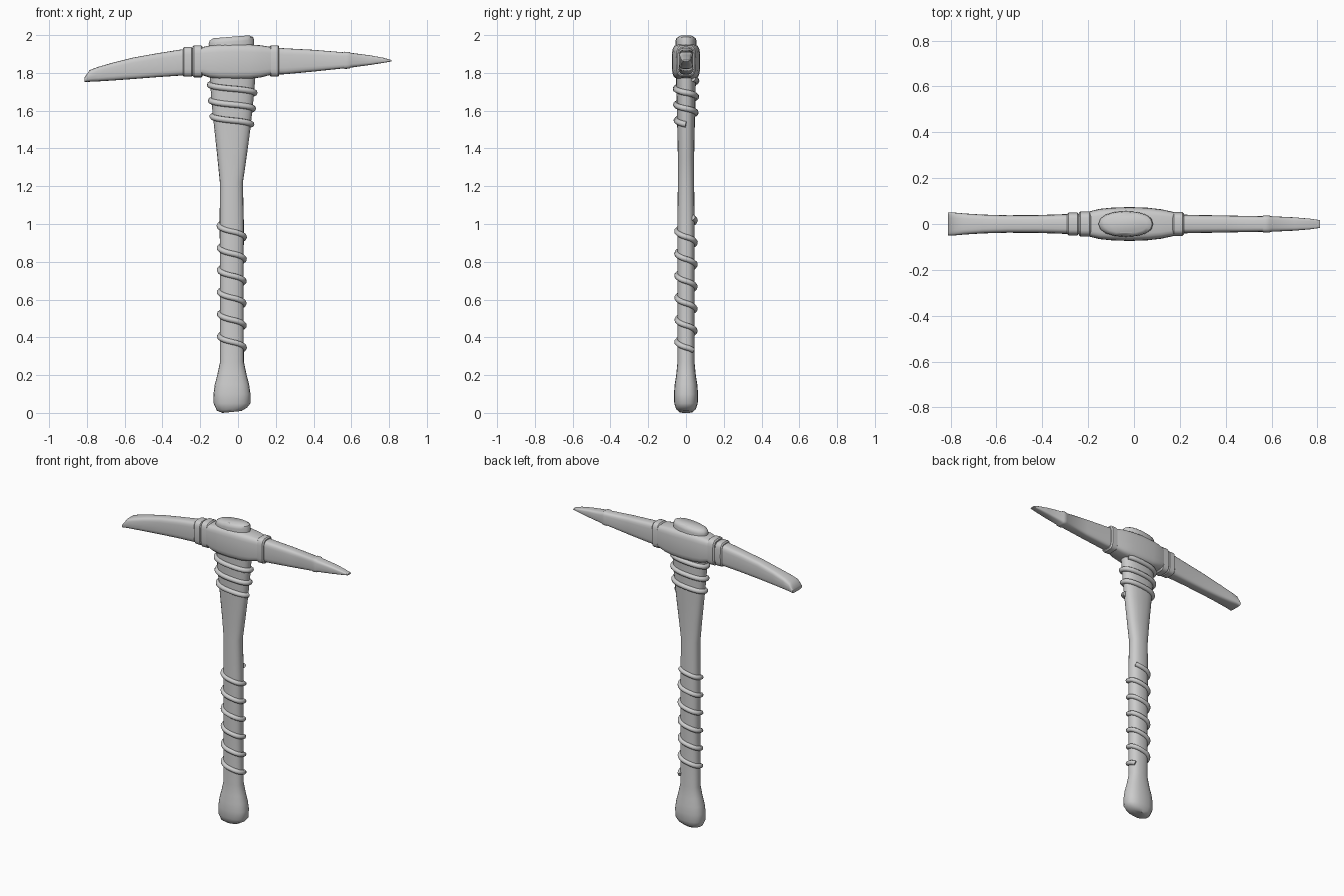
import bpy, bmesh
from math import cos, sin, pi, copysign

if "Cube" in bpy.data.objects:
    bpy.data.objects.remove(bpy.data.objects["Cube"])


def make_object(name, bm, angle=40):
    bmesh.ops.recalc_face_normals(bm, faces=bm.faces)
    mesh = bpy.data.meshes.new(name)
    bm.to_mesh(mesh)
    bm.free()
    obj = bpy.data.objects.new(name, mesh)
    bpy.context.collection.objects.link(obj)
    bpy.ops.object.select_all(action='DESELECT')
    obj.select_set(True)
    bpy.context.view_layer.objects.active = obj
    bpy.ops.object.shade_smooth_by_angle(angle=angle * pi / 180)
    return obj


def superellipse(a, b, power, t):
    c, s = cos(t), sin(t)
    return (copysign(a * abs(c) ** (2 / power), c),
            copysign(b * abs(s) ** (2 / power), s))


def loft(name, rings, angle=40):
    """Skin a list of closed rings of points and cap both ends."""
    bm = bmesh.new()
    loops = [[bm.verts.new(p) for p in ring] for ring in rings]
    n = len(loops[0])
    for lo, hi in zip(loops, loops[1:]):
        for i in range(n):
            j = (i + 1) % n
            bm.faces.new((lo[i], lo[j], hi[j], hi[i]))
    bm.faces.new(loops[0])
    bm.faces.new(loops[-1])
    return make_object(name, bm, angle)


def ring_z(z, cx, hx, hy, power=2.4, tilt=0.0, n=20):
    pts = [superellipse(hx, hy, power, 2 * pi * i / n) for i in range(n)]
    return [(cx + x, y, z + tilt * x) for x, y in pts]


def ring_x(x, z_low, z_high, hy, power=4.0, n=24):
    zc, hz = (z_low + z_high) / 2, (z_high - z_low) / 2
    pts = [superellipse(hy, hz, power, 2 * pi * i / n) for i in range(n)]
    return [(x, y, zc + z) for y, z in pts]


# Handle: flared grip knob, slim shaft, wide neck
handle = [(0.005, -0.032, 0.05, 0.035), (0.02, -0.032, 0.08, 0.052),
          (0.05, -0.032, 0.097, 0.062), (0.10, -0.032, 0.098, 0.064),
          (0.15, -0.032, 0.091, 0.06), (0.20, -0.032, 0.078, 0.052),
          (0.27, -0.032, 0.063, 0.045), (0.60, -0.033, 0.062, 0.045),
          (1.00, -0.033, 0.064, 0.046), (1.22, -0.035, 0.061, 0.043),
          (1.35, -0.032, 0.077, 0.043), (1.50, -0.030, 0.095, 0.046),
          (1.65, -0.030, 0.111, 0.05), (1.80, -0.028, 0.122, 0.053)]
loft("handle", [ring_z(*h, tilt=0.1 if k < 2 else 0) for k, h in enumerate(handle)])

# Handle end poking out above the head
cap = [(1.90, 0.118, 0.055), (1.965, 0.12, 0.056), (1.98, 0.115, 0.053), (1.991, 0.095, 0.04)]
loft("handle_top", [ring_z(z, -0.035, hx, hy, 2.2, 0.08, 16) for z, hx, hy in cap])

# Central hub of the head
hub = [(-0.195, 1.79, 1.935, 0.055), (-0.15, 1.775, 1.945, 0.066), (-0.10, 1.768, 1.951, 0.071),
       (-0.02, 1.766, 1.954, 0.074), (0.06, 1.768, 1.951, 0.071), (0.12, 1.776, 1.946, 0.064),
       (0.175, 1.79, 1.937, 0.052)]
loft("hub", [ring_x(*h, power=4.5) for h in hub])

# Adze blade on the left
blade = [(-0.18, 1.792, 1.935, 0.046), (-0.30, 1.786, 1.924, 0.043), (-0.42, 1.778, 1.905, 0.039),
         (-0.55, 1.768, 1.882, 0.038), (-0.66, 1.76, 1.855, 0.041), (-0.74, 1.755, 1.832, 0.046),
         (-0.785, 1.753, 1.815, 0.05), (-0.812, 1.752, 1.777, 0.05)]
loft("adze_blade", [ring_x(*b) for b in blade])

# Pick spike on the right, with a small step near the point
spike = [(0.16, 1.79, 1.937, 0.042), (0.25, 1.793, 1.93, 0.04), (0.40, 1.807, 1.922, 0.037),
         (0.56, 1.824, 1.909, 0.034), (0.565, 1.821, 1.912, 0.037), (0.59, 1.823, 1.911, 0.037),
         (0.597, 1.828, 1.906, 0.034), (0.70, 1.842, 1.893, 0.029), (0.77, 1.853, 1.88, 0.023),
         (0.812, 1.86, 1.868, 0.017)]
loft("pick_spike", [ring_x(*s) for s in spike])

# Collars between hub and arms
for name, x0, x1, low, high, hy in [("collar_left_outer", -0.292, -0.24, 1.78, 1.937, 0.05),
                                    ("collar_left_inner", -0.24, -0.187, 1.776, 1.945, 0.055),
                                    ("collar_right", 0.168, 0.218, 1.78, 1.946, 0.052)]:
    e = 0.007
    loft(name, [ring_x(x0, low + e, high - e, hy - e), ring_x(x0 + e, low, high, hy),
                ring_x(x1 - e, low, high, hy), ring_x(x1, low + e, high - e, hy - e)])


def handle_size(z):
    for a, b in zip(handle, handle[1:]):
        if a[0] <= z <= b[0]:
            f = (z - a[0]) / (b[0] - a[0])
            return [p + f * (q - p) for p, q in zip(a[1:], b[1:])]


def wrap(name, z_left, pitch, start, end, radius, grow):
    """Cord winding downward; turn 0 is the left side, then front, right, back."""
    curve = bpy.data.curves.new(name, 'CURVE')
    curve.dimensions = '3D'
    curve.bevel_depth = radius
    curve.bevel_resolution = 2
    curve.use_fill_caps = True
    steps = int((end - start) * 24)
    line = curve.splines.new('POLY')
    line.points.add(steps)
    for i in range(steps + 1):
        turn = start + (end - start) * i / steps
        z = z_left - pitch * turn
        cx, hx, hy = handle_size(z)
        x, y = superellipse(hx + grow, hy + grow, 2.4, pi + 2 * pi * turn)
        line.points[i].co = (cx + x, y, z, 1)
    obj = bpy.data.objects.new(name, curve)
    bpy.context.collection.objects.link(obj)
    line.use_smooth = True


# Cord wraps on grip and neck
wrap("grip_wrap", 0.99, 0.117, -0.38, 5.62, 0.015, 0.002)
wrap("neck_wrap", 1.737, 0.084, -0.4, 2.5, 0.016, 0.003)
